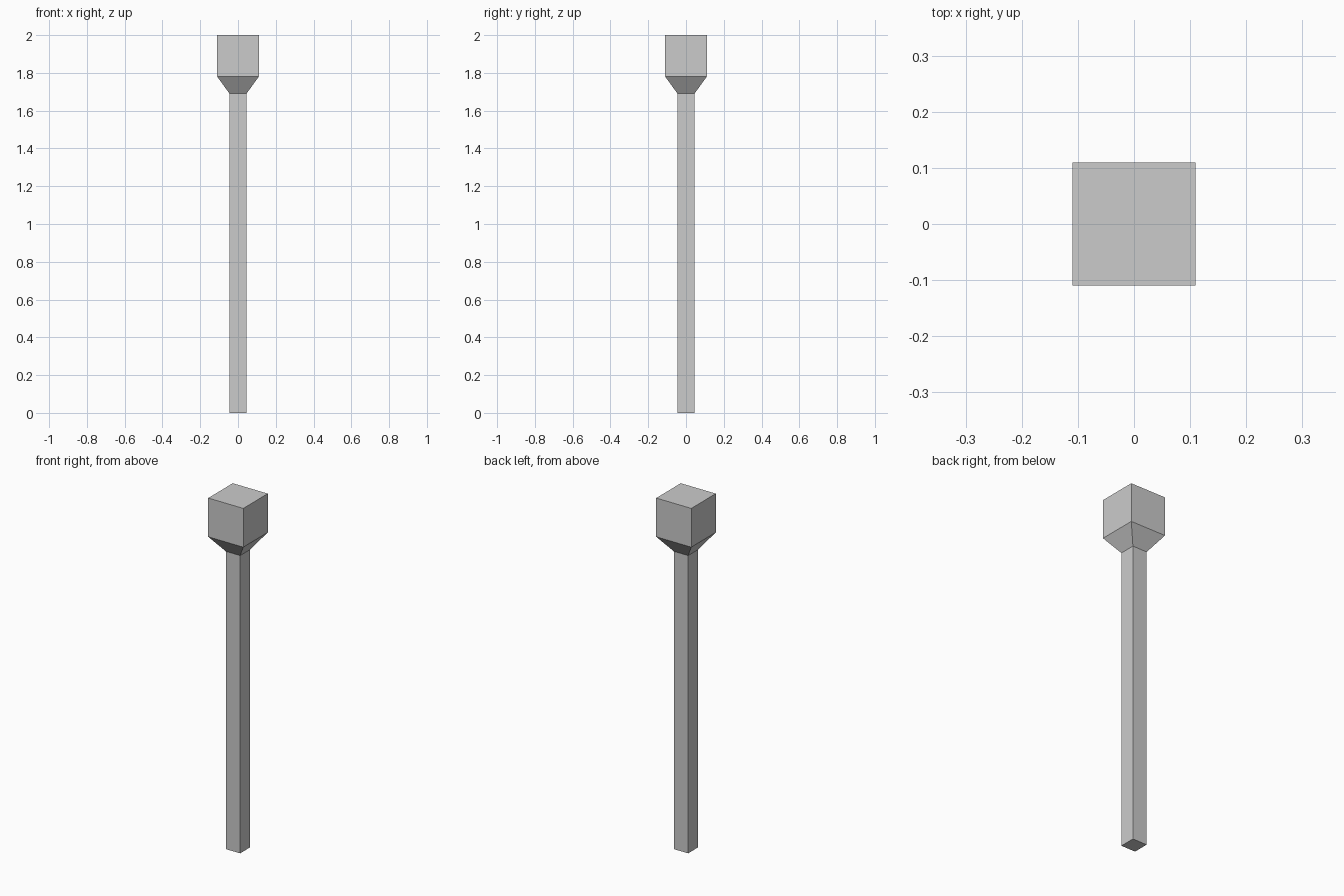
import bpy, bmesh

if "Cube" in bpy.data.objects:
    bpy.data.objects.remove(bpy.data.objects["Cube"])

grey = bpy.data.materials.new("light grey")
grey.diffuse_color = (0.6, 0.6, 0.6, 1)
grey.use_nodes = True
grey.node_tree.nodes["Principled BSDF"].inputs["Base Color"].default_value = grey.diffuse_color


def square_loft(name, sections):
    """Closed square-section solid through (height, half width) sections."""
    bm = bmesh.new()
    rings = [[bm.verts.new((sx * h, sy * h, z))
              for sx, sy in ((-1, -1), (1, -1), (1, 1), (-1, 1))]
             for z, h in sections]
    for a, b in zip(rings, rings[1:]):
        for i in range(4):
            j = (i + 1) % 4
            bm.faces.new((a[i], a[j], b[j], b[i]))
    bm.faces.new(rings[0][::-1])
    bm.faces.new(rings[-1])
    mesh = bpy.data.meshes.new(name)
    bm.to_mesh(mesh)
    bm.free()
    mesh.materials.append(grey)
    obj = bpy.data.objects.new(name, mesh)
    bpy.context.collection.objects.link(obj)
    return obj


# Slim shaft, flared neck and cube head in one continuous post
square_loft("post", [(0, 0.045), (1.69, 0.045), (1.78, 0.11), (2.0, 0.11)])
